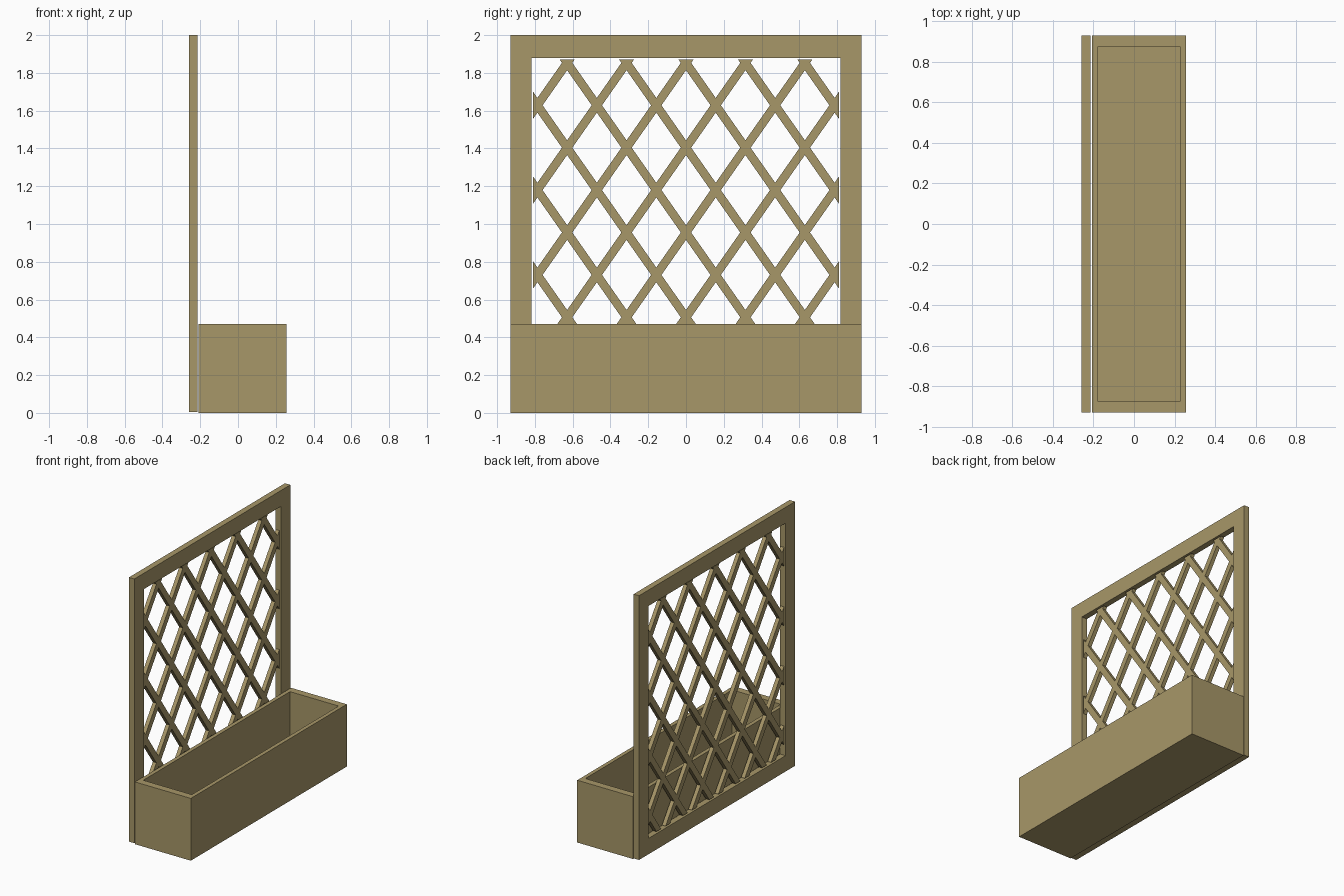
import bpy, bmesh
from mathutils import Vector

if "Cube" in bpy.data.objects:
    bpy.data.objects.remove(bpy.data.objects["Cube"])

wood = bpy.data.materials.new("khaki wood")
wood.diffuse_color = (0.39, 0.31, 0.14, 1)
wood.use_nodes = True
wood.node_tree.nodes["Principled BSDF"].inputs["Base Color"].default_value = wood.diffuse_color


def finish(bm, name):
    bmesh.ops.recalc_face_normals(bm, faces=bm.faces)
    mesh = bpy.data.meshes.new(name)
    bm.to_mesh(mesh)
    bm.free()
    mesh.materials.append(wood)
    obj = bpy.data.objects.new(name, mesh)
    bpy.context.collection.objects.link(obj)
    return obj


def extrude_sheet(bm, offset):
    """Give a flat sheet thickness."""
    res = bmesh.ops.extrude_face_region(bm, geom=bm.faces[:], use_keep_orig=True)
    verts = [v for v in res["geom"] if isinstance(v, bmesh.types.BMVert)]
    bmesh.ops.translate(bm, verts=verts, vec=offset)


def cut(bm, point, normal):
    bmesh.ops.bisect_plane(bm, geom=bm.verts[:] + bm.edges[:] + bm.faces[:],
                           plane_co=point, plane_no=normal, dist=1e-6)


def drop_faces(bm, test):
    gone = [f for f in bm.faces if test(f.calc_center_median())]
    bmesh.ops.delete(bm, geom=gone, context='FACES')


def sheet(x, y0, y1, z0, z1):
    bm = bmesh.new()
    bm.faces.new([bm.verts.new((x, y, z)) for y, z in
                  ((y0, z0), (y1, z0), (y1, z1), (y0, z1))])
    return bm


# Planter box: block with an inset, sunken top
bm = bmesh.new()
X0, X1, Y, H = -0.208, 0.257, 0.93, 0.47
bmesh.ops.create_cube(bm, size=1)
for v in bm.verts:
    v.co = Vector((X1 if v.co.x > 0 else X0, Y if v.co.y > 0 else -Y,
                   H if v.co.z > 0 else 0))
top = max(bm.faces, key=lambda f: f.calc_center_median().z)
bmesh.ops.inset_individual(bm, faces=[top], thickness=0.042)
for v in top.verts:
    v.co.y *= 0.875 / abs(v.co.y)
hole = bmesh.ops.extrude_discrete_faces(bm, faces=[top])["faces"]
bmesh.ops.translate(bm, verts=hole[0].verts[:], vec=(0, 0, 0.04 - H))
finish(bm, "planter_box")

# Trellis frame: sheet with its window removed
bm = sheet(-0.259, -0.93, 0.93, 0.006, 2.0)
for y in (-0.817, 0.817):
    cut(bm, (0, y, 0), (0, 1, 0))
for z in (0.126, 1.88):
    cut(bm, (0, 0, z), (0, 0, 1))
drop_faces(bm, lambda c: abs(c.y) < 0.817 and 0.126 < c.z < 1.88)
extrude_sheet(bm, (0.045, 0, 0))
finish(bm, "trellis_frame")

# Lattice: sheet sliced along both slat directions, diamonds removed
SLOPE, PITCH, HALF, NODE = 1.427, 0.449, 0.039, 1.404
bm = sheet(-0.2515, -0.809, 0.809, 0.134, 1.872)
for s in (SLOPE, -SLOPE):
    for k in range(-7, 6):
        for side in (-HALF, HALF):
            cut(bm, (0, 0, NODE + k * PITCH + side), (0, -s, 1))


def in_diamond(c):
    for s in (SLOPE, -SLOPE):
        u = (c.z - NODE - s * c.y) / PITCH
        if abs(u - round(u)) * PITCH < HALF:
            return False
    return True


drop_faces(bm, in_diamond)
extrude_sheet(bm, (0.03, 0, 0))
finish(bm, "trellis_lattice")
